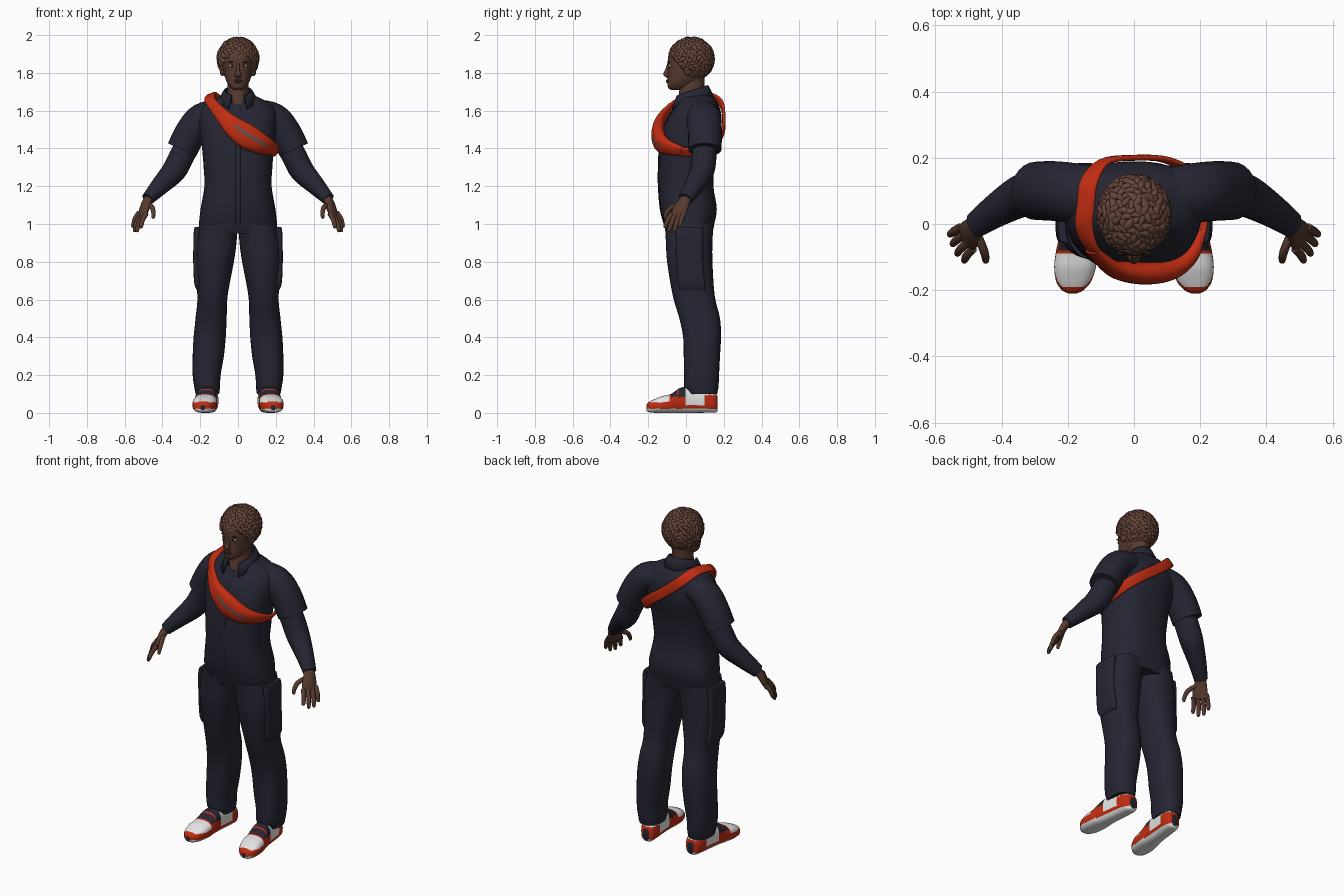
import bpy, bmesh, math, random
from mathutils import Vector, Matrix

if "Cube" in bpy.data.objects:
    bpy.data.objects.remove(bpy.data.objects["Cube"])

random.seed(4)
X, Y, Z = Vector((1, 0, 0)), Vector((0, 1, 0)), Vector((0, 0, 1))


def material(name, rgb):
    m = bpy.data.materials.new(name)
    m.diffuse_color = (*rgb, 1)
    m.use_nodes = True
    m.node_tree.nodes["Principled BSDF"].inputs["Base Color"].default_value = m.diffuse_color
    return m


NAVY = material("navy cloth", (0.018, 0.019, 0.032))
SKIN = material("brown skin", (0.095, 0.043, 0.028))
HAIR = material("brown hair", (0.135, 0.06, 0.041))
RED = material("red", (0.53, 0.026, 0.006))
WHITE = material("white", (0.78, 0.78, 0.78))
GREY = material("zip grey", (0.13, 0.08, 0.07))
DARK = material("dark brown", (0.022, 0.012, 0.009))
LIP = material("lip brown", (0.075, 0.03, 0.022))


def finish(bm, name, mats, mirror=False):
    """Turn a bmesh into a smooth-shaded object, mirrored over x if asked."""
    bm.normal_update()
    me = bpy.data.meshes.new(name)
    bm.to_mesh(me)
    bm.free()
    ob = bpy.data.objects.new(name, me)
    bpy.context.collection.objects.link(ob)
    for m in mats:
        me.materials.append(m)
    bpy.ops.object.select_all(action='DESELECT')
    ob.select_set(True)
    bpy.context.view_layer.objects.active = ob
    bpy.ops.object.shade_smooth_by_angle(angle=math.radians(45))
    if mirror:
        ob.modifiers.new("mirror", 'MIRROR')
    return ob


def spline(rows, steps, closed):
    """Catmull-Rom interpolation of rows of numbers."""
    n, out = len(rows), []
    get = (lambda i: rows[i % n]) if closed else (lambda i: rows[min(max(i, 0), n - 1)])
    for i in range(n if closed else n - 1):
        for s in range(steps):
            t = s / steps
            out.append([0.5 * (2 * q + (r - p) * t + (2 * p - 5 * q + 4 * r - w) * t * t
                               + (3 * q - p - 3 * r + w) * t ** 3)
                        for p, q, r, w in zip(get(i - 1), get(i), get(i + 1), get(i + 2))])
    return out if closed else out + [list(rows[-1])]


def loft(name, rows, mats, frame=(X, Y), side=None, power=2.0, n=24, steps=4,
         closed=False, mirror=False, paint=None):
    """Skin superellipse rings (x, y, z, half a, half b) along a path."""
    rows = spline(rows, steps, closed)
    bm, rings, last = bmesh.new(), [], len(rows) - 1
    for i, r in enumerate(rows):
        c, (u, v) = Vector(r[:3]), frame
        if side is not None:
            p, q = (i - 1, (i + 1) % len(rows)) if closed else (max(i - 1, 0), min(i + 1, last))
            t = (Vector(rows[q][:3]) - Vector(rows[p][:3])).normalized()
            s = Vector(r[5:8]) if len(r) > 5 else side
            u = (s - t * s.dot(t)).normalized()
            v = t.cross(u)
        ring = []
        for j in range(n):
            a = 2 * math.pi * j / n
            ca, sa = math.cos(a), math.sin(a)
            ring.append(bm.verts.new(
                c + u * r[3] * math.copysign(abs(ca) ** (2 / power), ca)
                + v * r[4] * math.copysign(abs(sa) ** (2 / power), sa)))
        rings.append(ring)
    cells = []
    for i in range(len(rings) if closed else last):
        a, b = rings[i], rings[(i + 1) % len(rings)]
        for j in range(n):
            k = (j + 1) % n
            cells.append((bm.faces.new((a[j], a[k], b[k], b[j])), i / last, j))
    if not closed:
        bm.faces.new(rings[0])
        bm.faces.new(rings[-1])
    bmesh.ops.recalc_face_normals(bm, faces=bm.faces)
    if paint:
        for f, t, j in cells:
            f.material_index = paint(f.calc_center_median(), f.normal, t, j)
    return finish(bm, name, mats, mirror)


def level(z, x0, x1, y0, y1):
    """Horizontal ring from its extents."""
    return ((x0 + x1) / 2, (y0 + y1) / 2, z, (x1 - x0) / 2, (y1 - y0) / 2)


def ball(name, loc, size, mat, mirror=False):
    bm = bmesh.new()
    bmesh.ops.create_uvsphere(bm, u_segments=16, v_segments=10, radius=1,
                              matrix=Matrix.Translation(loc) @ Matrix.Diagonal((*size, 1)))
    return finish(bm, name, [mat], mirror)


# Shirt body and front placket
body = [(.95, .2, -.1, .14), (1.0, .206, -.115, .15), (1.08, .198, -.135, .163),
        (1.2, .178, -.145, .145), (1.3, .182, -.145, .15), (1.4, .19, -.14, .165),
        (1.5, .202, -.122, .187), (1.58, .205, -.085, .187), (1.63, .18, -.05, .172),
        (1.665, .12, -.03, .15), (1.69, .065, -.015, .11)]
loft("torso", [level(z, -w, w, a, b) for z, w, a, b in body], [NAVY], power=2.4, n=40)
loft("placket", [(0, a, z, .013, .004) for z, w, a, b in body[1:9]], [NAVY], n=12)

# Trousers and side pockets
loft("trouser_leg", [level(*r) for r in (
    (.10, .1, .225, .005, .165), (.14, .095, .232, -.01, .172), (.2, .092, .24, -.01, .175),
    (.3, .075, .24, -.012, .18), (.4, .065, .235, -.015, .185), (.5, .06, .225, -.035, .18),
    (.62, .055, .215, -.07, .152), (.8, .022, .23, -.1, .14), (.9, .008, .226, -.106, .14),
    (1.0, .003, .205, -.112, .145))], [NAVY], power=2.4, n=32, mirror=True)
loft("side_pocket", [level(*r) for r in (
    (.65, .2, .218, -.03, .1), (.69, .2, .232, -.045, .1), (.8, .2, .237, -.05, .09),
    (.95, .2, .235, -.055, .09), (.985, .19, .228, -.055, .09))],
    [NAVY], power=4, mirror=True)

# Short sleeves over long undersleeves
loft("sleeve", [(.10, .085, 1.585, .085, .075), (.19, .095, 1.558, .09, .082),
                (.25, .1, 1.485, .09, .083), (.296, .1, 1.393, .088, .082)],
     [NAVY], side=Y, mirror=True)
loft("undersleeve", [(.26, .1, 1.43, .066, .065), (.3, .095, 1.355, .066, .066),
                     (.34, .085, 1.28, .064, .064), (.41, .045, 1.205, .052, .05),
                     (.478, -.002, 1.132, .04, .034)], [NAVY], side=Y, mirror=True)

# Hands
across = Vector((.045, .08, -.01))
loft("palm", [(.465, .006, 1.145, .03, .024), (.484, -.012, 1.115, .035, .022),
              (.497, -.032, 1.075, .044, .019), (.508, -.045, 1.04, .042, .014)],
     [SKIN], side=across, n=16, mirror=True)
fingers = {"index_finger": ((.486, -.075, 1.055), (.512, -.113, .978)),
           "middle_finger": ((.501, -.055, 1.05), (.534, -.092, .957)),
           "ring_finger": ((.514, -.032, 1.05), (.548, -.062, .957)),
           "little_finger": ((.524, -.01, 1.06), (.556, -.032, .98)),
           "thumb": ((.474, -.03, 1.105), (.45, -.112, 1.028))}
for name, (root, tip) in fingers.items():
    root, tip = Vector(root), Vector(tip)
    bend = Vector((-.012, -.02, .012)) if name == "thumb" else Vector((.008, -.004, 0))
    loft(name, [(*(root.lerp(tip, t) + bend * math.sin(math.pi * t)), r, r) for t, r in
                ((0, .013), (.4, .013), (.8, .011), (.96, .008), (1, .003))],
         [SKIN], side=across, n=10, steps=3, mirror=True)

# Neck and head
loft("neck", [level(*r) for r in ((1.62, -.065, .065, -.05, .11), (1.65, -.06, .06, -.046, .1),
     (1.70, -.056, .056, -.036, .096), (1.79, -.056, .056, -.03, .1))], [SKIN])
head = [(1.71, .018, -.078, -.03), (1.718, .035, -.093, .0), (1.74, .053, -.098, .05),
        (1.77, .067, -.097, .09), (1.81, .076, -.095, .115), (1.86, .08, -.097, .125),
        (1.91, .08, -.088, .125), (1.95, .06, -.055, .1), (1.97, .03, -.01, .06)]
loft("head", [level(z, -w, w, a, b) for z, w, a, b in head], [SKIN], power=2.2, n=32)
loft("nose", [(0, -.094, 1.772, .006, .004), (0, -.1, 1.782, .018, .013),
              (0, -.104, 1.793, .016, .017), (0, -.099, 1.82, .009, .01),
              (0, -.094, 1.85, .008, .006)], [SKIN], n=14)
ball("upper_lip", (0, -.097, 1.76), (.023, .009, .005), LIP)
ball("lower_lip", (0, -.097, 1.751), (.02, .009, .006), LIP)
ball("eye", (.032, -.085, 1.838), (.014, .008, .007), WHITE, True)
ball("pupil", (.032, -.091, 1.838), (.006, .004, .006), DARK, True)
ball("eyebrow", (.034, -.088, 1.856), (.018, .006, .004), DARK, True)
ball("ear", (.083, .01, 1.815), (.014, .02, .032), SKIN, True)

# Curly hair: a cap covered with tapered, bent locks
centre = Vector((0, .028, 1.874))
ball("hair_cap", centre, (.1, .115, .11), HAIR)
bm = bmesh.new()
count = 330
for i in range(count):
    h, a = 1 - 2 * (i + .5) / count, i * 2.39996
    r = math.sqrt(1 - h * h)
    nrm = Vector((r * math.cos(a), r * math.sin(a), h))
    p = centre + Vector((nrm.x * .103, nrm.y * .114, nrm.z * .108))
    if p.z < 1.765 + .12 * min(max((.06 - p.y) / .13, 0), 1):
        continue
    turn = nrm.to_track_quat('Z', 'Y').to_matrix().to_4x4()
    spin = Matrix.Rotation(random.uniform(0, 2 * math.pi), 4, 'Z')
    size = random.uniform(.85, 1.15)
    new = bmesh.ops.create_icosphere(bm, subdivisions=2, radius=1)["verts"]
    for v in new:
        x, y, z = v.co
        y = y * (1 - .45 * x) + .5 * x * x
        z = z * (1 - .3 * x) + .35 * x
        v.co = Vector((x * .023, y * .012, z * .011)) * size
    bmesh.ops.transform(bm, matrix=Matrix.Translation(p) @ turn @ spin, verts=new)
finish(bm, "hair_curls", [HAIR])

# Shirt collar: stand and folded flap, open at the front
bm, grid = bmesh.new(), []
for k in range(41):
    deg = -152 + 304 * k / 40
    a = math.radians(deg)
    t = (1 - math.cos(a)) / 2
    tip = .04 * max(0, (abs(deg) - 95) / 57)
    grid.append([bm.verts.new((rx * math.sin(a), .03 + ry * math.cos(a), z)) for rx, ry, z in (
        (.068, .076, 1.655 - .03 * t), (.07, .082, 1.735 - .055 * t),
        (.077, .09, 1.732 - .055 * t), (.104, .12, 1.672 - .025 * t - tip))])
for a, b in zip(grid, grid[1:]):
    for j in range(3):
        bm.faces.new((a[j], a[j + 1], b[j + 1], b[j]))
bmesh.ops.recalc_face_normals(bm, faces=bm.faces)
finish(bm, "collar", [NAVY]).modifiers.new("thickness", 'SOLIDIFY').thickness = .006

# Cross-body strap and bag with a zip
slant, flat = Vector((.6, 0, .8)), (.92, 0, .4)
strap = [(-.145, .06, 1.68, *flat), (-.15, -.01, 1.662, *flat), (-.125, -.075, 1.622, *slant),
         (-.06, -.128, 1.55, *slant), (.05, -.148, 1.465, *slant), (.15, -.115, 1.415, *slant),
         (.197, -.03, 1.385, *slant), (.203, .06, 1.385, *slant), (.178, .145, 1.42, *slant),
         (.1, .193, 1.485, *slant), (0, .2, 1.56, *slant), (-.09, .188, 1.635, *slant),
         (-.135, .13, 1.68, *flat)]
loft("strap", [(*r[:3], .029, .009, *r[3:]) for r in strap], [RED], side=slant,
     power=3, n=16, closed=True)
loft("bag", [(-.125, -.08, 1.62, .03, .012), (-.075, -.125, 1.565, .04, .02),
             (-.03, -.142, 1.52, .054, .03), (.04, -.147, 1.468, .066, .036),
             (.11, -.132, 1.43, .058, .034), (.165, -.09, 1.405, .043, .026),
             (.198, -.02, 1.385, .03, .012)],
     [RED, GREY], side=slant, power=2.3, steps=6,
     paint=lambda c, nr, t, j: int(.36 < t < .74 and j == 5))


# Trainers, coloured by panel
def shoe_panel(c, nr, t, j):
    navy, red, white = 0, 1, 2
    if c.z < .022:
        return white
    if c.y < -.09:
        return red if c.z < .055 or c.y < -.188 else white
    if c.y < 0:
        if nr.z > .4:
            return red if -.05 < c.y < -.038 or c.y < -.08 else navy
        return red if c.z < .085 else navy
    if c.y < .1:
        return white if c.z > .04 else red
    return red if c.z < .095 else white


loft("shoe", [(.165 - .1 * y, y, c, a, b) for y, c, a, b in (
    (.168, .046, .02, .034), (.155, .055, .04, .053), (.11, .066, .05, .065),
    (.03, .07, .052, .07), (-.03, .066, .056, .066), (-.08, .05, .062, .05),
    (-.13, .044, .063, .044), (-.175, .035, .052, .034), (-.2, .03, .032, .025),
    (-.21, .028, .012, .014))], [NAVY, RED, WHITE], frame=(X, Z), power=2.7, n=40,
    steps=6, mirror=True, paint=shoe_panel)
